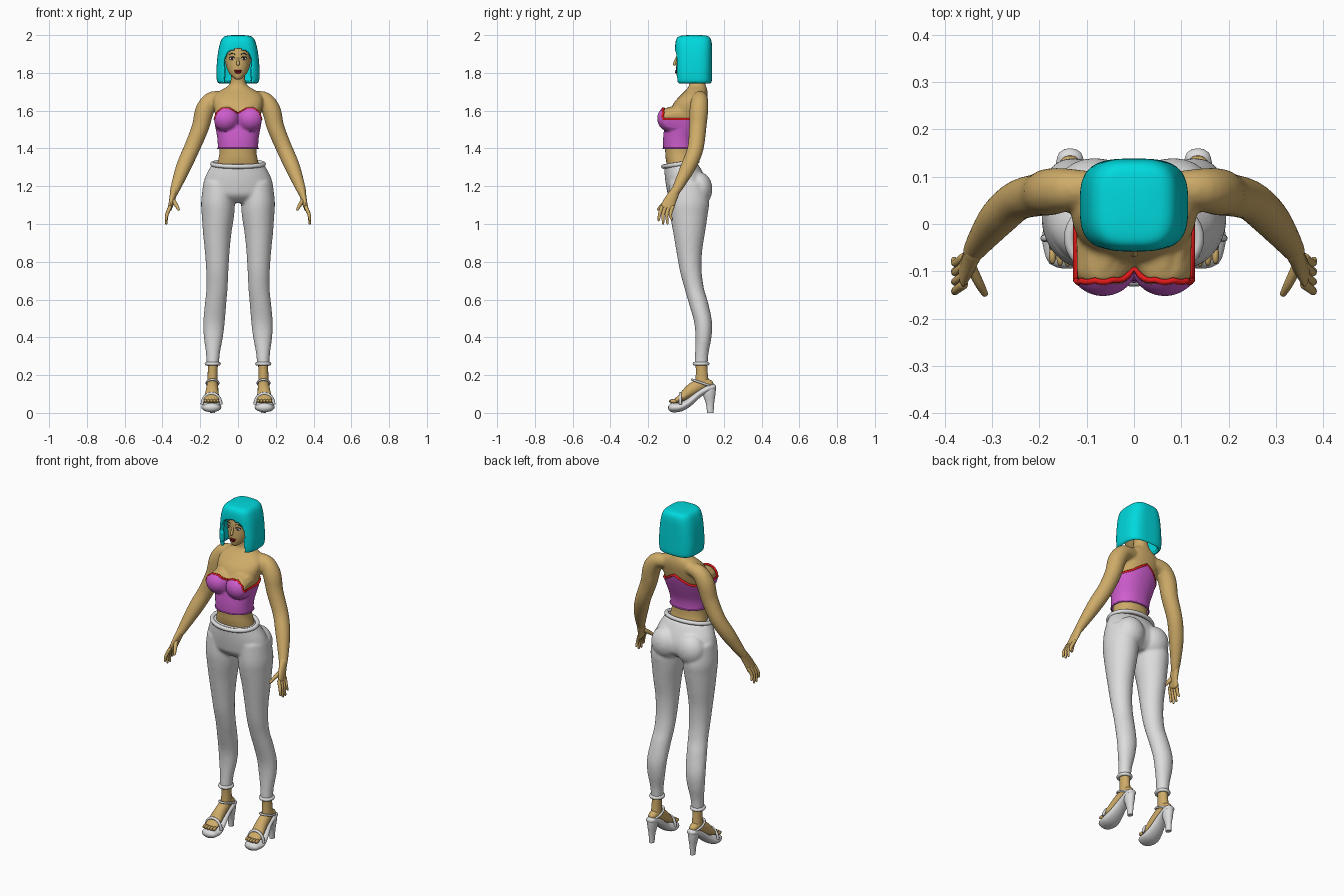
import bpy, bmesh, math
from math import sin, cos, pi, copysign
from mathutils import Vector

if "Cube" in bpy.data.objects:
    bpy.data.objects.remove(bpy.data.objects["Cube"])


def material(name, r, g, b):
    m = bpy.data.materials.new(name)
    m.use_nodes = True
    m.diffuse_color = (r, g, b, 1)
    m.node_tree.nodes["Principled BSDF"].inputs["Base Color"].default_value = (r, g, b, 1)
    return m


SKIN = material("tan skin", .62, .41, .14)
HAIR = material("turquoise hair", .0, .70, .73)
TOP = material("orchid cloth", .62, .11, .62)
RED = material("red trim", .75, .01, .01)
WHITE = material("off white cloth", .72, .72, .72)
LIP = material("dark red lips", .22, .005, .01)
DARK = material("dark brown", .03, .02, .015)
EYE = material("eye white", .85, .85, .85)


def smooth(rows, k=5):
    """Spline through rows of numbers."""
    out = []
    for i in range(len(rows) - 1):
        p0, p1, p2, p3 = (rows[max(0, min(len(rows) - 1, i + j))] for j in (-1, 0, 1, 2))
        for s in range(k):
            t = s / k
            out.append([b + .5 * t * (c - a + t * (2*a - 5*b + 4*c - d + t * (3*(b - c) + d - a)))
                        for a, b, c, d in zip(p0, p1, p2, p3)])
    return out + [list(rows[-1])]


def oval(row, a, p=2):
    """Point at angle a on a level section (z, x0, x1, front, back)."""
    z, x0, x1, f, b = row
    c, s = cos(a), sin(a)
    return Vector(((x0 + x1) / 2 + (x1 - x0) / 2 * copysign(abs(c) ** (2 / p), c),
                   (f + b) / 2 + (b - f) / 2 * copysign(abs(s) ** (2 / p), s), z))


def angles(n):
    return [2 * pi * i / n for i in range(n)]


def level(rows, n=36, p=2, k=5):
    return [[oval(r, a, p) for a in angles(n)] for r in smooth(rows, k)]


def tube(rows, n=16, k=4):
    """Swept rings along (x, y, z, width, depth) with rounded ends."""
    rows = smooth(rows, k)
    pts = [Vector(r[:3]) for r in rows]
    spec = []
    for i, r in enumerate(rows):
        t = (pts[min(i + 1, len(pts) - 1)] - pts[max(i - 1, 0)]).normalized()
        spec.append((pts[i], t, r[3], r[4]))
    for end, sign in ((0, -1), (-1, 1)):
        p, t, w, d = spec[end]
        for push, size in ((.5, .85), (.85, .5), (.97, .15)):
            item = (p + t * sign * push * min(w, d), t, w * size, d * size)
            spec.insert(0, item) if sign < 0 else spec.append(item)
    rings = []
    for p, t, w, d in spec:
        side = (Vector((1, 0, 0)) - t * t.x).normalized()
        other = t.cross(side)
        rings.append([p + side * w * cos(a) + other * d * sin(a) for a in angles(n)])
    return rings


def ball(x, y, z, rx, ry, rz, n=20):
    return [[Vector((x + rx * sin(v) * cos(a), y + ry * sin(v) * sin(a), z - rz * cos(v)))
             for a in angles(n)] for v in [.05 + (pi - .1) * i / 12 for i in range(13)]]


def build(name, parts, mat, mirror=False, voxel=0, caps=True, drop=None):
    """Skin each list of rings into one object."""
    bm = bmesh.new()
    for rings in parts:
        vs = [[bm.verts.new(p) for p in ring] for ring in rings]
        n = len(vs[0])
        for lo, hi in zip(vs, vs[1:]):
            for i in range(n):
                j = (i + 1) % n
                bm.faces.new((lo[i], lo[j], hi[j], hi[i]))
        if caps:
            bm.faces.new(vs[0][::-1])
        bm.faces.new(vs[-1]) if caps or drop else None
    bmesh.ops.recalc_face_normals(bm, faces=bm.faces)
    if drop:
        gone = [f for f in bm.faces if drop(f.calc_center_median())]
        bmesh.ops.delete(bm, geom=gone, context="FACES")
    me = bpy.data.meshes.new(name)
    bm.to_mesh(me)
    bm.free()
    me.shade_smooth()
    me.set_sharp_from_angle(angle=math.radians(55))
    return finish(name, me, mat, mirror, voxel)


def finish(name, data, mat, mirror, voxel=0):
    ob = bpy.data.objects.new(name, data)
    bpy.context.scene.collection.objects.link(ob)
    data.materials.append(mat)
    if mirror:
        ob.modifiers.new("Mirror", "MIRROR").use_mirror_merge = False
    if voxel:
        m = ob.modifiers.new("Blend", "REMESH")
        m.mode, m.voxel_size, m.use_smooth_shade = "VOXEL", voxel, True
        m = ob.modifiers.new("Soften", "SMOOTH")
        m.factor, m.iterations = .5, 5
    return ob


def wire(name, pts, r, mat, mirror=False, cyclic=False):
    cu = bpy.data.curves.new(name, "CURVE")
    cu.dimensions, cu.bevel_depth, cu.bevel_resolution, cu.use_fill_caps = "3D", r, 2, True
    sp = cu.splines.new("POLY")
    sp.points.add(len(pts) - 1)
    for q, p in zip(sp.points, pts):
        q.co = (*p, 1)
    sp.use_cyclic_u = cyclic
    return finish(name, cu, mat, mirror)


# Torso surface, with the bust pushed forward
TORSO = smooth([(z, -w, w, f, b) for z, w, f, b in (
    (1.22, .13, -.08, .07), (1.33, .107, -.105, .052), (1.38, .098, -.11, .046), (1.45, .1, -.112, .05),
    (1.52, .112, -.104, .075), (1.58, .122, -.09, .096), (1.64, .132, -.065, .11), (1.68, .125, -.03, .115),
    (1.71, .088, .0, .112), (1.74, .044, .018, .103), (1.80, .037, .015, .09))])


def torso(a, z, off=0):
    for lo, hi in zip(TORSO, TORSO[1:]):
        if z <= hi[0]:
            break
    t = (z - lo[0]) / (hi[0] - lo[0])
    p = oval([u + (v - u) * t for u, v in zip(lo, hi)], a, 2.2)
    p += Vector((cos(a), sin(a), 0)) * off
    d = ((abs(p.x) - .065) / (.063 + off)) ** 2 + ((z - 1.558) / (.061 + off)) ** 2
    if sin(a) < 0 and d < 1:
        p.y = min(p.y, -.085 - (.058 + off) * math.sqrt(1 - d))
    return p


ARM = [(.08, .075, 1.67, .035), (.14, .073, 1.655, .045), (.177, .068, 1.60, .05), (.2, .062, 1.51, .046),
       (.245, .05, 1.40, .043), (.285, .015, 1.31, .041), (.32, -.03, 1.22, .031), (.34, -.06, 1.165, .023)]
arm = tube([(*r, r[3]) for r in ARM])
mirrored = [[Vector((-p.x, p.y, p.z)) for p in ring] for ring in arm]
body = [[torso(a, 1.22 + .58 * i / 70) for a in angles(60)] for i in range(71)]
build("torso_and_arms", [body, arm, mirrored], SKIN, voxel=.007)

# Hands
hand = [tube([(.337, -.053, 1.18, .021, .024), (.35, -.083, 1.125, .015, .032), (.36, -.1, 1.085, .011, .036)]),
        tube([(.347, -.085, 1.13, .012, .014), (.327, -.125, 1.1, .01, .011), (.315, -.147, 1.078, .007, .007)], 10)]
for i, tip in enumerate((1.02, 1.003, 1.003, 1.025)):
    y = -.128 + .019 * i
    hand.append(tube([(.36, y, 1.09, .01, .01), (.376, y - .012, 1.05, .009, .009),
                      (.38, y - .016 + .004 * i, tip, .006, .006)], 10))
build("hands", hand, SKIN, mirror=True)


# Strapless top with a sweetheart edge and red trim
def edge(a):
    c = abs(cos(a))
    table = [(0, 1.585), (.3, 1.611), (.6, 1.611), (.85, 1.59), (1, 1.555)] if sin(a) < 0 else \
        [(0, 1.62), (.6, 1.57), (1, 1.555)]
    for (u, z0), (v, z1) in zip(table, table[1:]):
        if c <= v + 1e-6:
            return z0 + (z1 - z0) * (c - u) / (v - u)
    return z1


rings = [[torso(a, 1.4 + (edge(a) - 1.4) * i / 24, .009) for a in angles(80)] for i in range(25)]
build("strapless_top", [rings], TOP, caps=False)
wire("top_trim", [torso(a, edge(a), .005) for a in angles(80)], .0065, RED, cyclic=True)
wire("top_hem", rings[0], .004, TOP, cyclic=True)

# Trousers: pelvis, buttocks and legs blended together
pelvis = level([(z, -w, w, f, b) for z, w, f, b in (
    (1.112, .14, -.05, .07), (1.15, .185, -.092, .11), (1.2, .186, -.105, .115), (1.25, .173, -.112, .1),
    (1.29, .153, -.115, .08), (1.318, .137, -.117, .062))], 48)
LEG = [(1.22, .02, .183, -.09, .105), (1.12, .017, .195, -.093, .122), (1.05, .02, .192, -.085, .115),
       (.95, .035, .185, -.067, .1), (.85, .045, .175, -.05, .085), (.75, .051, .168, -.032, .083),
       (.66, .055, .167, -.008, .095), (.58, .062, .175, .015, .118), (.48, .07, .184, .043, .138),
       (.40, .08, .181, .05, .135), (.32, .095, .17, .048, .12), (.255, .101, .166, .045, .115)]
parts = [pelvis]
for s in (-1, 1):
    parts.append([[Vector((s * p.x, p.y, p.z)) for p in ring] for ring in level(LEG)])
    parts.append(ball(s * .083, .07, 1.185, .085, .07, .09))
build("trousers", parts, WHITE, voxel=.008)
wire("waistband", [oval((1.318 + .014 * sin(a), -.136, .136, -.12, .06), a) for a in angles(48)],
     .012, WHITE, cyclic=True)
wire("trouser_cuffs", [oval((.26, .101, .167, .045, .115), a) for a in angles(24)], .01, WHITE, True, True)

# Feet and toes
feet = [tube([(.133, .08, .29, .028, .031), (.134, .083, .22, .026, .031), (.135, .085, .16, .028, .036)]),
        tube([(.135, .125, .155, .023, .02), (.135, .09, .155, .028, .032), (.137, .03, .122, .033, .034),
              (.14, -.02, .083, .039, .022), (.14, -.05, .066, .04, .014)])]
for i in range(5):
    feet.append(ball(.108 + .016 * i, -.063 - .008 * sin(pi * (i + .5) / 5), .062, .008, .02, .011, 10))
build("feet", feet, SKIN, mirror=True)

# Heeled sandals
sole = tube([(.14, -.07, .028, .046, .025), (.141, -.03, .031, .053, .024), (.14, .015, .055, .045, .021),
             (.136, .07, .102, .034, .019), (.135, .12, .13, .031, .02), (.135, .142, .136, .027, .018)], 24)
heel = level([(0, .121, .149, .112, .146), (.05, .118, .152, .105, .149), (.1, .109, .161, .088, .156),
              (.135, .107, .163, .085, .159)], 20)
build("sandals", [sole, heel], WHITE, mirror=True)
wire("ankle_straps", [oval((.158 - .018 * sin(a), .104, .166, .032, .138), a) for a in angles(28)],
     .006, WHITE, True, True)
wire("toe_straps", [(.14 + .05 * cos(t), -.03, .045 + .058 * sin(t)) for t in [pi * i / 14 for i in range(15)]],
     .008, WHITE, True)

# Head, nose and ears
head = level([(z, -w, w, f, b) for z, w, f, b in (
    (1.766, .012, -.038, .0), (1.775, .026, -.046, .02), (1.80, .048, -.051, .06), (1.83, .061, -.053, .09),
    (1.87, .069, -.052, .11), (1.91, .071, -.05, .115), (1.95, .063, -.04, .11), (1.98, .035, .0, .08))])
nose = tube([(0, -.047, 1.885, .005, .005), (0, -.056, 1.86, .007, .008), (0, -.062, 1.846, .009, .008)], 12)
build("head", [head, nose], SKIN)

# Eyes, brows and lips
build("eyes", [ball(.031, -.042, 1.876, .015, .007, .0075)], EYE, mirror=True)
build("pupils", [ball(.031, -.0475, 1.876, .0055, .003, .006)], DARK, mirror=True)
for label, z, rise, r in (("eyelids", 1.878, .007, .0022), ("eyebrows", 1.896, .007, .002)):
    wire(label, [(.031 + .017 * u, -.046 + .004 * u + .002 * u * u, z + rise * (1 - u * u))
                 for u in (-1, -.5, 0, .5, 1)], r, DARK, True)
build("lips", [ball(0, -.049, 1.811, .02, .008, .006), ball(0, -.049, 1.803, .016, .009, .007)], LIP)

# Bobbed hair with a face opening below the fringe
bob = level([(z, -w, w, f, b) for z, w, f, b in (
    (1.745, .101, -.05, .13), (1.76, .112, -.056, .137), (1.82, .114, -.058, .138), (1.90, .107, -.058, .138),
    (1.95, .097, -.057, .137), (1.98, .085, -.05, .131), (1.995, .065, -.033, .115), (2.0, .03, .01, .08))],
    96, 3.2, 6)
hair = build("bobbed_hair", [bob], HAIR, caps=False,
             drop=lambda c: c.y < 0 and abs(c.x) < .076 and c.z < 1.925 - .05 * abs(c.x / .076) ** 3)
m = hair.modifiers.new("Thickness", "SOLIDIFY")
m.thickness, m.offset = .018, -1
